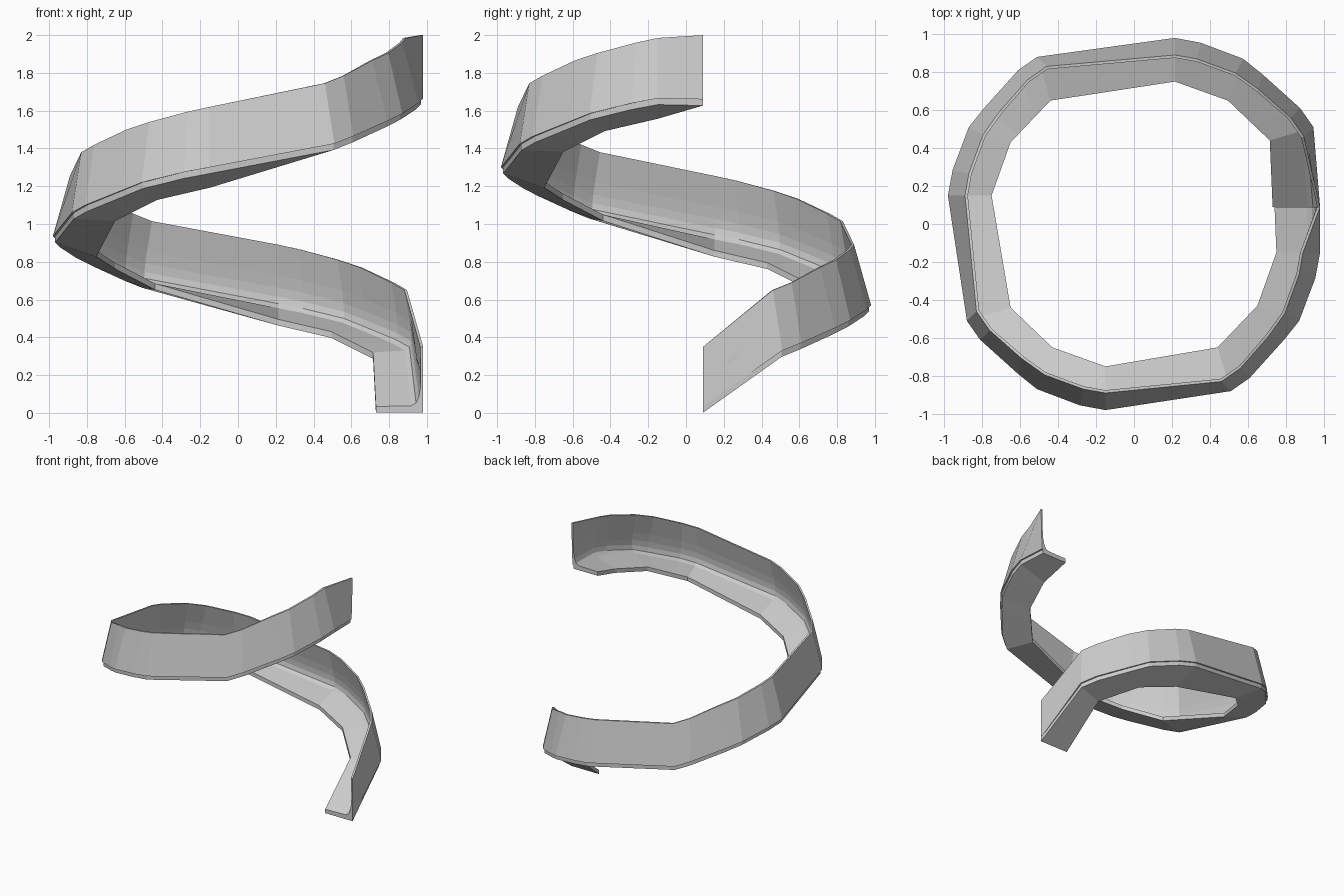
import bpy, bmesh, math
from mathutils import Vector, Matrix

if "Cube" in bpy.data.objects:
    bpy.data.objects.remove(bpy.data.objects["Cube"])

# One rounded corner of the spiral: wall foot, wall top and floor inner edge
FOOT = [(.88, .51), (.81, .61), (.61, .79), (.51, .87), (.285, .955), (.15, .98)]
TOP = [(.83, .46), (.76, .56), (.59, .71), (.47, .795), (.265, .87), (.15, .89)]
INNER = [(.65, .44), (.43, .65), (.15, .75)]
RISE = [0, .04, .12, .16, .215, .24]
INNER_RISE = [0, .11, .175]
STEPS = [0, .4, .8, 1, 1.6, 2]          # position of each section along INNER
CLIMB = .365                            # height gained per quarter turn

# Inner wall face with cove: (fraction toward floor edge, fraction up the wall)
COVE = [(.05, 1), (.05, .5), (.06, .3), (.09, .16), (.15, .06), (.26, .01), (1, 0)]


def section(foot, top, inner, inset):
    """Closed L-shaped profile: slab below, leaning wall above, coved inside."""
    down = Vector((0, 0, -.033))
    to_in, up = inner - foot, top - foot
    flat = Vector((to_in.x, to_in.y, 0)).normalized()
    pts = [inner + down, foot + flat * inset + down, foot + flat * inset, foot, top]
    for u, v in COVE:
        if v == 1:
            pts.append(top + flat * .015)
        else:
            pts.append(foot + to_in * u + up * v)
    return pts


# Lower end, four corners, upper end
rings = [section(Vector((.98, .09, .034)), Vector((.98, .09, .35)),
                 Vector((.73, .09, .034)), .001)]
for n in range(4):
    rot = Matrix.Rotation(math.pi / 2 * n, 3, 'Z')
    shift = Vector((.065 if n == 0 else 0, 0, CLIMB * n))
    for i, s in enumerate(STEPS):
        k = min(int(s), 1)
        a, b = [Vector((*INNER[j], .32 + INNER_RISE[j])) for j in (k, k + 1)]
        foot = Vector((*FOOT[i], .33 + RISE[i]))
        top = Vector((*TOP[i], .65 + RISE[i]))
        rings.append(section(*[rot @ p + shift for p in (foot, top, a.lerp(b, s - k))], .012))
rings.append(section(Vector((.97, .09, 1.66)), Vector((.98, .09, 2.0)),
                     Vector((.74, .09, 1.66)), .012))

# Skin the sections into one solid ramp
bm = bmesh.new()
loops = [[bm.verts.new(p) for p in ring] for ring in rings]
for r0, r1 in zip(loops, loops[1:]):
    for j in range(len(r0)):
        k = (j + 1) % len(r0)
        bm.faces.new((r0[j], r0[k], r1[k], r1[j]))
bm.faces.new(loops[0])
bm.faces.new(loops[-1][::-1])
bmesh.ops.recalc_face_normals(bm, faces=bm.faces)
mesh = bpy.data.meshes.new("spiral_ramp")
bm.to_mesh(mesh)
bm.free()
bpy.context.collection.objects.link(bpy.data.objects.new("spiral_ramp", mesh))
